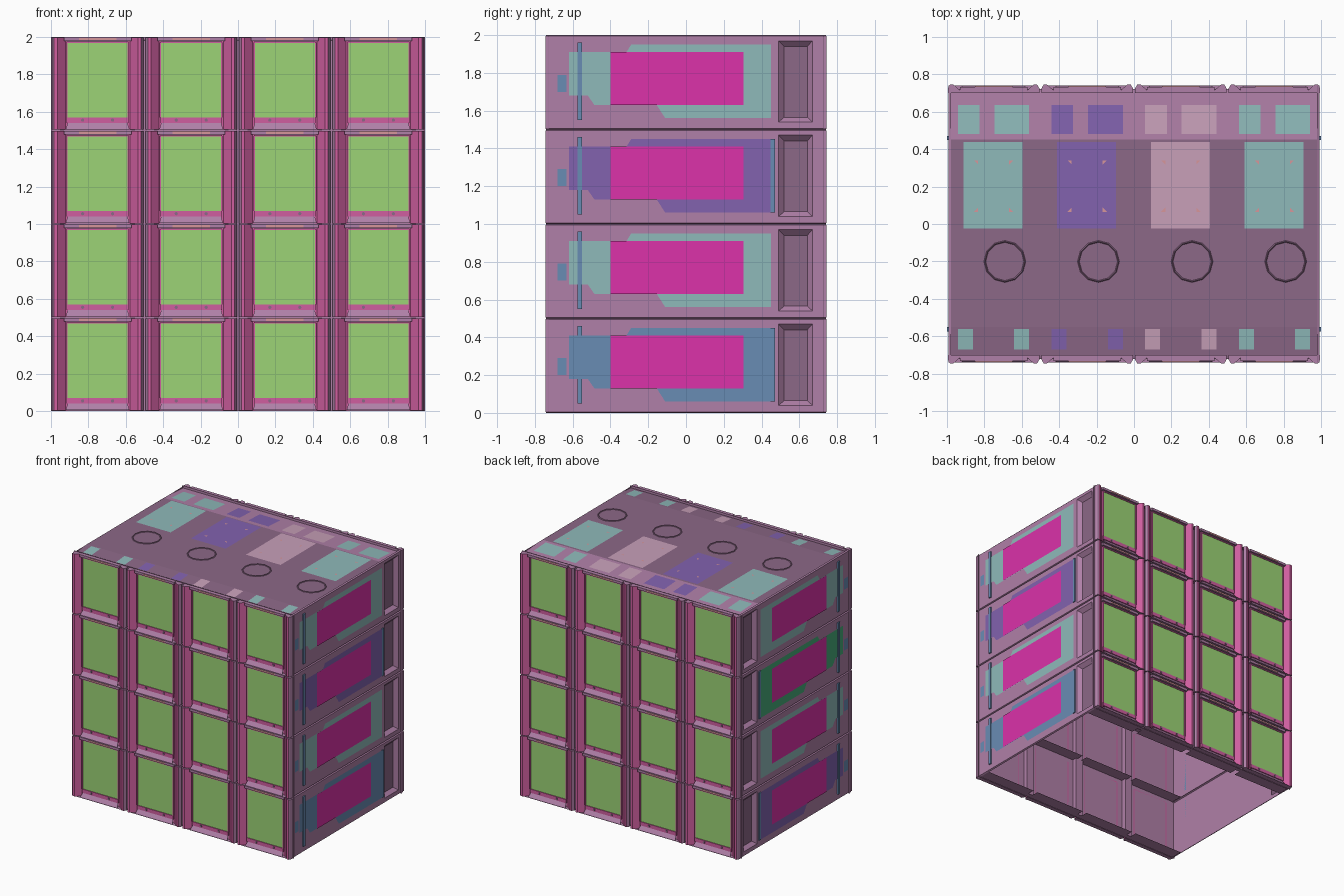
import bpy, bmesh, math
from mathutils import Vector, Matrix

if "Cube" in bpy.data.objects:
    bpy.data.objects.remove(bpy.data.objects["Cube"])

def lin(c):
    c /= 255
    return c / 12.92 if c < 0.04045 else ((c + 0.055) / 1.055) ** 2.4

COLORS = dict(mauve=(176, 128, 168), shade=(140, 104, 135), pink=(208, 95, 160),
              green=(156, 212, 118), magenta=(220, 50, 170), teal=(143, 186, 186),
              purple=(130, 98, 175), blue=(105, 140, 180), rose=(200, 160, 185),
              emerald=(72, 172, 122), salmon=(215, 150, 155))
MATS = {}
for key, rgb in COLORS.items():
    m = bpy.data.materials.new(key)
    m.diffuse_color = tuple(lin(v) for v in rgb) + (1,)
    m.use_nodes = True
    m.node_tree.nodes["Principled BSDF"].inputs["Base Color"].default_value = m.diffuse_color
    MATS[key] = m

class Part:
    """Collects faces and boxes for one named object; sheets face outward."""
    def __init__(self, name, color):
        self.name, self.color, self.bm = name, color, bmesh.new()

    def poly(self, pts):
        f = self.bm.faces.new([self.bm.verts.new(p) for p in pts])
        f.normal_update()
        if f.normal.dot(f.calc_center_median() - Vector((0, 0, 1))) < 0:
            f.normal_flip()

    def box(self, a, b):
        a, b = Vector(a), Vector(b)
        size = [abs(v) for v in (b - a)]
        bmesh.ops.create_cube(self.bm, size=1, matrix=Matrix.Translation((a + b) / 2)
                              @ Matrix.Diagonal((*size, 1)))

    def top(self, x0, x1, y0, y1, z0, z1=None):
        z1 = z0 if z1 is None else z1
        self.poly([(x0, y0, z0), (x1, y0, z0), (x1, y1, z1), (x0, y1, z1)])

    def side(self, x, y0, y1, z0, z1):
        self.poly([(x, y0, z0), (x, y1, z0), (x, y1, z1), (x, y0, z1)])

    def front(self, y, x0, x1, z0, z1):
        self.poly([(x0, y, z0), (x1, y, z0), (x1, y, z1), (x0, y, z1)])

    def build(self):
        me = bpy.data.meshes.new(self.name)
        self.bm.to_mesh(me)
        self.bm.free()
        ob = bpy.data.objects.new(self.name, me)
        bpy.context.collection.objects.link(ob)
        me.materials.append(MATS[self.color])

CELLS = [-1, -0.5, 0, 0.5]
ROWS = [0, 0.5, 1.0, 1.5]

# Front and back faces: posts, door panels, sills, headers, ledges
POST = [(0.006, 0.725), (0.018, 0.745), (0.035, 0.745), (0.078, 0.708), (0.09, 0.708)]
for s, label in ((-1, "front"), (1, "back")):
    posts = Part(label + "_posts", "pink")
    caps = Part(label + "_post_edges", "mauve")
    doors = Part(label + "_door_panels", "green")
    frames = Part(label + "_door_frames", "pink")
    heads = Part(label + "_headers", "mauve")
    slots = Part(label + "_header_slots", "salmon")
    bolts = Part(label + "_sill_bolts", "shade")
    wall = Part(label + "_backing_wall", "mauve")
    for cx in CELLS:
        for z in ROWS:
            # mirrored slanted posts at both cell edges
            for x0, d in ((cx, 1), (cx + 0.5, -1)):
                for i, (p, q) in enumerate(zip(POST, POST[1:])):
                    xa, xb = x0 + d * p[0], x0 + d * q[0]
                    part = caps if i == 0 else posts
                    part.poly([(xa, s * p[1], z + .004), (xb, s * q[1], z + .004),
                               (xb, s * q[1], z + .496), (xa, s * p[1], z + .496)])
                for zz in (z + .004, z + .496):
                    caps.poly([(x0 + d * u, s * y, zz) for u, y in POST]
                              + [(x0 + d * .09, s * .7, zz), (x0 + d * .006, s * .7, zz)])
            wall.front(s * .7, cx, cx + .5, z, z + .5)
            doors.front(s * .716, cx + .09, cx + .41, z + .07, z + .47)
            frames.box((cx + .085, s * .7, z + .04), (cx + .415, s * .722, z + .07))
            frames.box((cx + .085, s * .7, z + .468), (cx + .415, s * .72, z + .476))
            for u in (.082, .41):
                frames.box((cx + u, s * .7, z + .07), (cx + u + .008, s * .722, z + .47))
            heads.box((cx + .07, s * .7, z + .478), (cx + .43, s * .732, z + .498))
            slots.box((cx + .15, s * .72, z + .482), (cx + .35, s * .736, z + .494))
            # shallow sloped toe below the sill
            heads.poly([(cx + .08, s * .738, z + .006), (cx + .42, s * .738, z + .006),
                        (cx + .41, s * .715, z + .04), (cx + .09, s * .715, z + .04)])
            for u in (.17, .33):
                bmesh.ops.create_cone(
                    bolts.bm, cap_ends=True, segments=8, radius1=.009, radius2=.009, depth=.008,
                    matrix=Matrix.Translation((cx + u, s * .723, z + .055))
                    @ Matrix.Rotation(math.pi / 2, 4, 'X'))
            # inner ledge seen through the open underside
            wall.top(cx + .02, cx + .48, s * .74, s * .6, z + .004)
        # inner vertical ribs
    for x in CELLS[1:]:
        wall.box((x - .035, s * .66, 0.004), (x + .035, s * .7, 1.97))
    for p in (posts, caps, doors, frames, heads, slots, bolts, wall):
        p.build()

# Left and right walls with recessed vents and layered panels
PANEL = [(-.62, .41), (-.315, .41), (-.29, .45), (.45, .45), (.45, .06), (-.11, .06),
         (-.155, .13), (-.485, .13), (-.52, .18), (-.62, .18)]
TINTS = {1: ["blue", "teal", "purple", "teal"], -1: ["purple", "teal", "emerald", "teal"]}
W = 0.99
for s, label in ((1, "right"), (-1, "left")):
    wall = Part(label + "_wall", "mauve")
    vents = Part(label + "_vent_floors", "shade")
    plates = Part(label + "_magenta_plates", "magenta")
    strips = Part(label + "_edge_strips", "blue")
    for i, z in enumerate(ROWS):
        wall.side(s * W, -.74, .49, z + .006, z + .494)
        wall.side(s * W, .67, .74, z + .006, z + .494)
        wall.side(s * W, .49, .67, z + .006, z + .04)
        wall.side(s * W, .49, .67, z + .47, z + .494)
        for za, zb in ((0, .006), (.5, .494)):
            wall.poly([(s * (W - .012), -.74, z + za), (s * (W - .012), .74, z + za),
                       (s * W, .74, z + zb), (s * W, -.74, z + zb)])
        outer = [(.49, .04), (.67, .04), (.67, .47), (.49, .47)]
        inner = [(.52, .065), (.642, .065), (.642, .44), (.52, .44)]
        for k in range(4):
            a, b, c, d = outer[k], outer[k - 1], inner[k - 1], inner[k]
            wall.poly([(s * W, a[0], z + a[1]), (s * W, b[0], z + b[1]),
                       (s * (W - .03), c[0], z + c[1]), (s * (W - .03), d[0], z + d[1])])
        vents.side(s * (W - .03), .52, .642, z + .065, z + .44)
        panel = Part(f"{label}_accent_panel_{i + 1}", TINTS[s][i])
        panel.poly([(s * .994, y, z + h) for y, h in PANEL])
        panel.build()
        plates.side(s * .998, -.4, .305, z + .13, z + .41)
        strips.box((s * .99, -.575, z + .05), (s * 1.0, -.55, z + .46))
        strips.side(s * .995, -.68, -.632, z + .2, z + .29)
        if i % 2 == 0:
            strips.box((s * .99, .448, z + .06), (s * .998, .47, z + .45))
    for p in (wall, vents, plates, strips):
        p.build()

# Roof: flat middle with slightly sloping front and back strips
roof = Part("roof", "shade")
roof.top(-W, W, -.55, .45, 1.995)
roof.top(-W, W, -.72, -.55, 1.98, 1.995)
roof.build()
rear = Part("roof_rear_slope", "mauve")
rear.top(-W, W, .45, .72, 1.995, 1.98)
rear.build()

# Roof panels, corner marks and rings
marks = Part("roof_panel_marks", "salmon")
for i, (cx, tint) in enumerate(zip(CELLS, ["teal", "purple", "rose", "teal"])):
    p = Part(f"roof_panels_{i + 1}", tint)
    p.top(cx + .09, cx + .405, -.025, .437, 1.998)
    for u0, u1 in ((.06, .14), (.36, .44)):
        p.top(cx + u0, cx + u1, -.67, -.56, 1.988, 1.997)
    p.poly([(cx + .06, .48, 1.997), (cx + .175, .48, 1.997), (cx + .175, .6, 1.99),
            (cx + .175, .635, 1.988), (cx + .06, .635, 1.988)])
    p.top(cx + .255, cx + .44, .48, .635, 1.997, 1.988)
    p.build()
    for u, du in ((.145, .022), (.355, -.022)):
        for y, dy in ((.065, .022), (.34, -.022)):
            marks.poly([(cx + u, y, 2), (cx + u + du, y, 2), (cx + u + du, y + dy, 2)])
    bpy.ops.mesh.primitive_torus_add(location=(cx + .31, -.2, 1.994), major_segments=12,
                                     minor_segments=4, major_radius=.107, minor_radius=.006)
    ring = bpy.context.object
    ring.name = f"roof_ring_{i + 1}"
    ring.data.materials.append(MATS["shade"])
marks.build()
